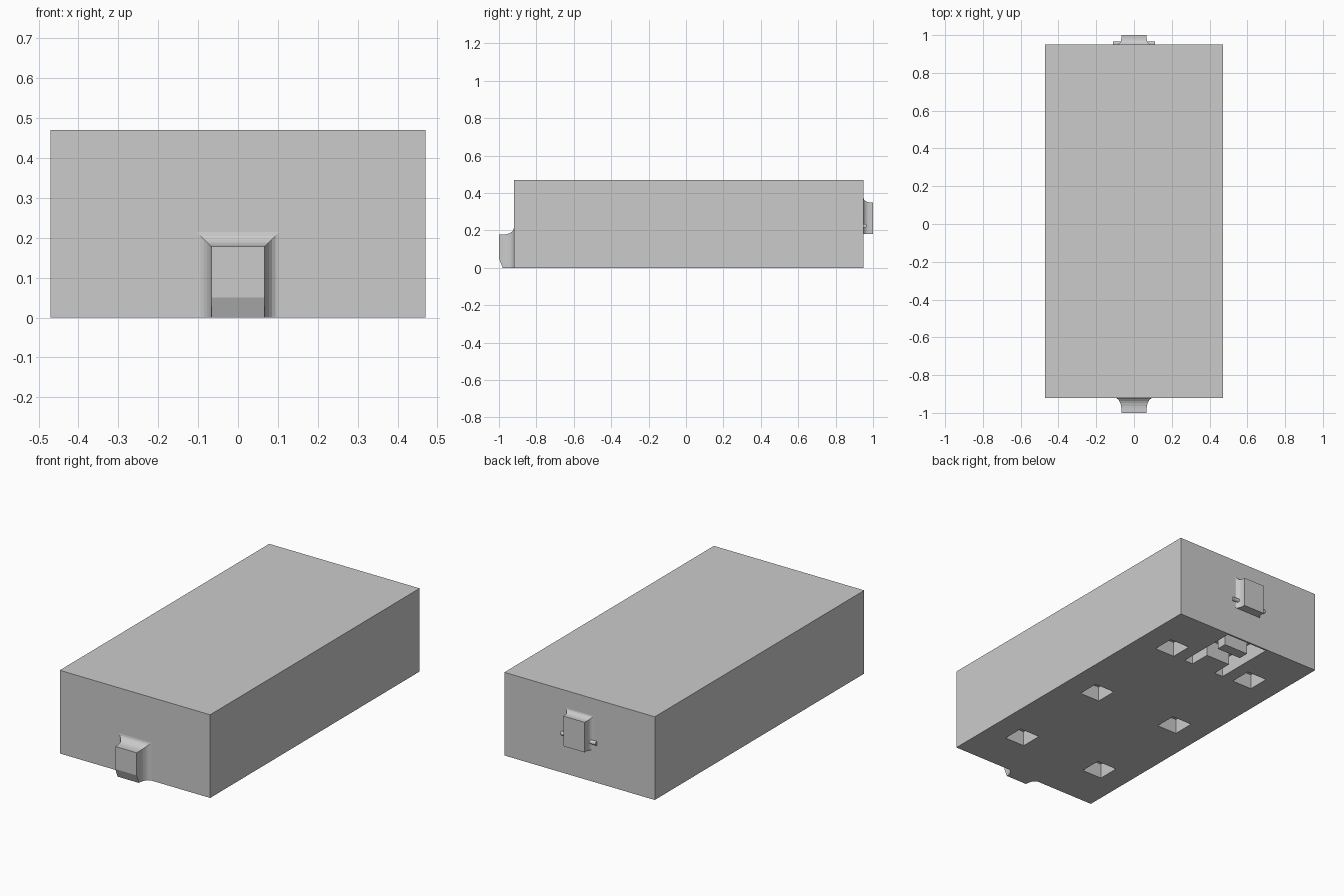
import bpy, bmesh, math
from mathutils import Matrix, Vector

if "Cube" in bpy.data.objects:
    bpy.data.objects.remove(bpy.data.objects["Cube"])


def finish(bm, name):
    bmesh.ops.recalc_face_normals(bm, faces=bm.faces[:])
    me = bpy.data.meshes.new(name)
    bm.to_mesh(me)
    bm.free()
    ob = bpy.data.objects.new(name, me)
    bpy.context.collection.objects.link(ob)
    return ob


def add_box(bm, x0, x1, y0, y1, z0, z1):
    m = Matrix.Translation(((x0 + x1) / 2, (y0 + y1) / 2, (z0 + z1) / 2))
    m = m @ Matrix.Diagonal((x1 - x0, y1 - y0, z1 - z0, 1))
    bmesh.ops.create_cube(bm, size=1, matrix=m)


def flared_tab(name, root, tip, z0, z1, flare, toe):
    """Tab growing from the wall at y=root, with concave flared sides and top."""
    bm = bmesh.new()
    w, length, steps = 0.067, tip - root, 6
    reach = math.copysign(min(abs(length) * 0.75, flare * 1.6), length)
    stations = []
    for i in range(steps + 1):
        a = math.pi / 2 * i / steps
        stations.append((root + reach * (1 - math.cos(a)), flare * (1 - math.sin(a))))
    stations.append((tip, 0))
    rings = []
    for i, (y, off) in enumerate(stations):
        foot = y - math.copysign(toe, length) if i == len(stations) - 1 else y
        h, t, mid = w + off, z1 + off, z0 + 0.05
        pts = [(-h, foot, z0), (-h, y, mid), (-h, y, t), (h, y, t), (h, y, mid), (h, foot, z0)]
        rings.append([bm.verts.new(p) for p in pts])
    for a, b in zip(rings, rings[1:]):
        for k in range(6):
            n = (k + 1) % 6
            bm.faces.new((a[k], a[n], b[n], b[k]))
    for r in (rings[0], rings[-1]):
        bm.faces.new((r[0], r[1], r[4], r[5]))
        bm.faces.new((r[1], r[2], r[3], r[4]))
    return finish(bm, name)


# Main block
bm = bmesh.new()
add_box(bm, -0.47, 0.47, -0.92, 0.95, 0, 0.47)
body = finish(bm, "block_body")

# Underside recesses: six square pockets and the latch slots at the back
bm = bmesh.new()
for sx in (-1, 1):
    for y in (-0.61, 0.015, 0.64):
        add_box(bm, sx * 0.27 - 0.063, sx * 0.27 + 0.063, y - 0.063, y + 0.063, -0.05, 0.085)
    add_box(bm, sx * 0.105 - 0.028, sx * 0.105 + 0.028, 0.58, 0.94, -0.05, 0.1)
for y0, y1 in ((0.70, 0.79), (0.85, 0.94)):
    add_box(bm, -0.09, 0.09, y0, y1, -0.05, 0.099)
cutter = finish(bm, "recess_cutter")
cutter.hide_render = True

mod = body.modifiers.new("recesses", "BOOLEAN")
mod.operation, mod.solver, mod.object = "DIFFERENCE", "EXACT", cutter
mod.use_self = True
bpy.context.view_layer.objects.active = body
bpy.ops.object.modifier_apply(modifier=mod.name)
bpy.data.objects.remove(cutter)

# Coupling tabs on the front and back
flared_tab("front_tab", -0.92, -1.0, 0.0, 0.178, 0.036, 0.02)
flared_tab("back_tab", 0.95, 1.0, 0.18, 0.35, 0.022, 0.0)

# Small cross pin through the back tab
bm = bmesh.new()
bmesh.ops.create_cone(bm, cap_ends=True, segments=12, radius1=0.011, radius2=0.011, depth=0.22,
                      matrix=Matrix.Translation((0, 0.955, 0.225)) @ Matrix.Rotation(math.pi / 2, 4, "Y"))
finish(bm, "back_pin")
